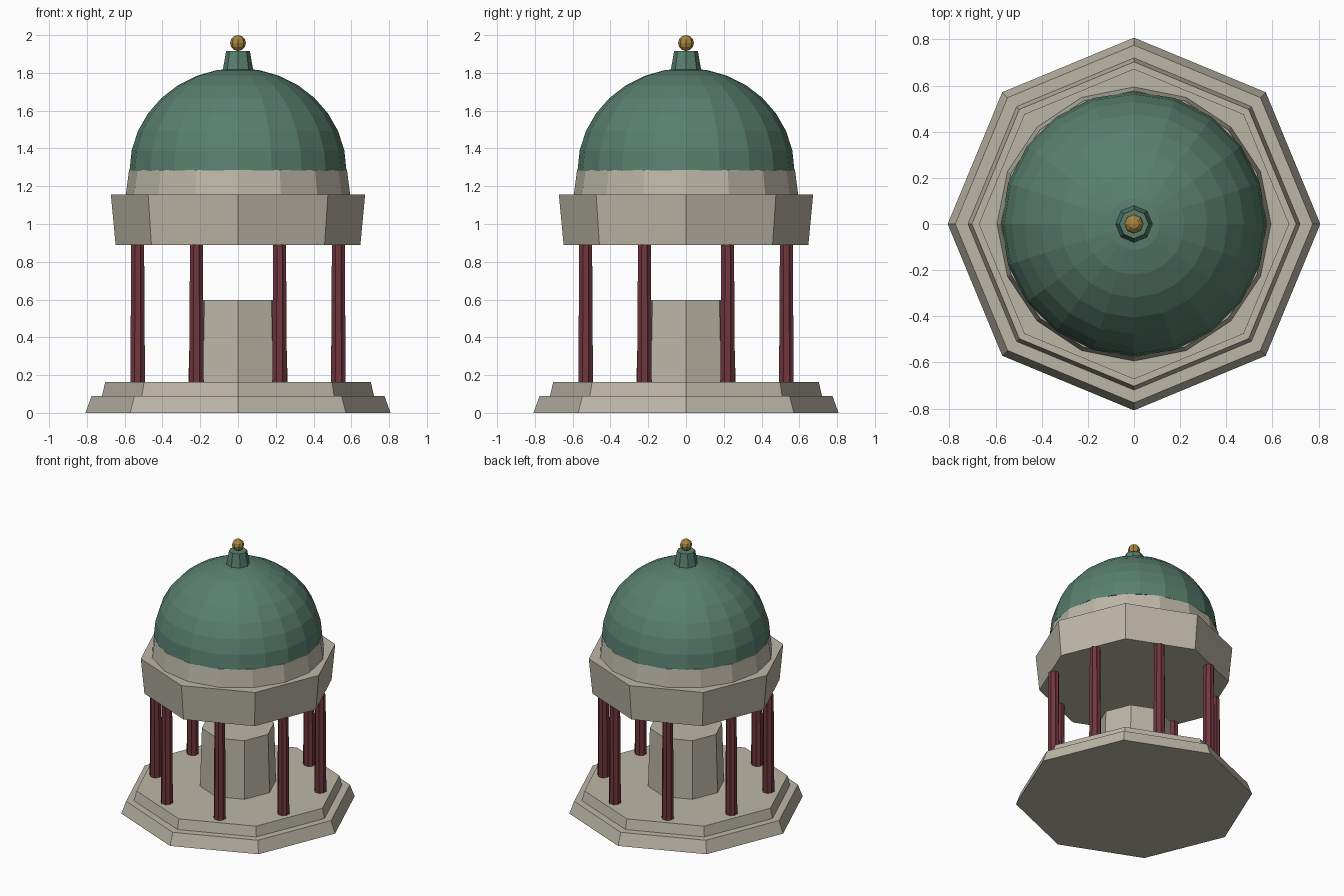
import bpy, bmesh, math
from math import pi, sin, cos

if "Cube" in bpy.data.objects:
    bpy.data.objects.remove(bpy.data.objects["Cube"])


def material(name, rgb):
    m = bpy.data.materials.new(name)
    m.diffuse_color = (*rgb, 1)
    m.use_nodes = True
    m.node_tree.nodes["Principled BSDF"].inputs["Base Color"].default_value = m.diffuse_color
    return m


STONE = material("warm grey stone", (0.50, 0.47, 0.385))
GREEN = material("patina green", (0.098, 0.212, 0.157))
MAROON = material("dark maroon", (0.165, 0.037, 0.048))
GOLD = material("old gold", (0.38, 0.23, 0.05))


def lathe(name, profile, sides, mat, flute=1.0, loc=(0, 0, 0), turn=0.0):
    """Closed flat-faced solid from (radius, z) points, radius 0 makes a pole."""
    bm = bmesh.new()
    rings = []
    for r, z in profile:
        if r == 0:
            rings.append([bm.verts.new((0, 0, z))] * sides)
            continue
        ring = []
        for i in range(sides):
            a = turn + 2 * pi * i / sides
            k = r * (flute if i % 2 else 1)
            ring.append(bm.verts.new((k * cos(a), k * sin(a), z)))
        rings.append(ring)
    for lo, hi in zip(rings, rings[1:]):
        for i in range(sides):
            j = (i + 1) % sides
            quad = list(dict.fromkeys((lo[i], lo[j], hi[j], hi[i])))
            bm.faces.new(quad)
    if profile[0][0]:
        bm.faces.new(rings[0][::-1])
    if profile[-1][0]:
        bm.faces.new(rings[-1])
    bmesh.ops.recalc_face_normals(bm, faces=bm.faces)
    me = bpy.data.meshes.new(name)
    bm.to_mesh(me)
    bm.free()
    me.materials.append(mat)
    ob = bpy.data.objects.new(name, me)
    ob.location = loc
    bpy.context.collection.objects.link(ob)
    return ob


# Stepped octagonal base and central pedestal
lathe("lower_step", [(0.808, 0), (0.775, 0.09)], 8, STONE)
lathe("upper_step", [(0.72, 0.09), (0.703, 0.163)], 8, STONE)
lathe("pedestal", [(0.263, 0.163), (0.25, 0.598)], 8, STONE)

# Ring of eight fluted, tapering columns
for n in range(8):
    a = pi / 8 + n * pi / 4
    lathe(f"column_{n + 1}", [(0.042, 0.16), (0.037, 0.892)], 16, MAROON,
          flute=0.87, loc=(0.575 * cos(a), 0.575 * sin(a), 0), turn=a)

# Octagonal entablature and round drum
lathe("entablature", [(0.648, 0.89), (0.673, 1.155)], 8, STONE)
lathe("drum", [(0.594, 1.155), (0.577, 1.285)], 16, STONE)

# Faceted dome
dome = [(0.574 * cos(i * pi / 16), 1.284 + 0.541 * sin(i * pi / 16)) for i in range(8)]
lathe("dome", dome + [(0, 1.825)], 20, GREEN)

# Neck and finial ball
lathe("finial_neck", [(0.083, 1.80), (0.063, 1.915)], 8, GREEN)
ball = [(0.042 * sin(i * pi / 6), 1.958 - 0.042 * cos(i * pi / 6)) for i in range(1, 6)]
lathe("finial_ball", [(0, 1.916)] + ball + [(0, 2.0)], 8, GOLD)
